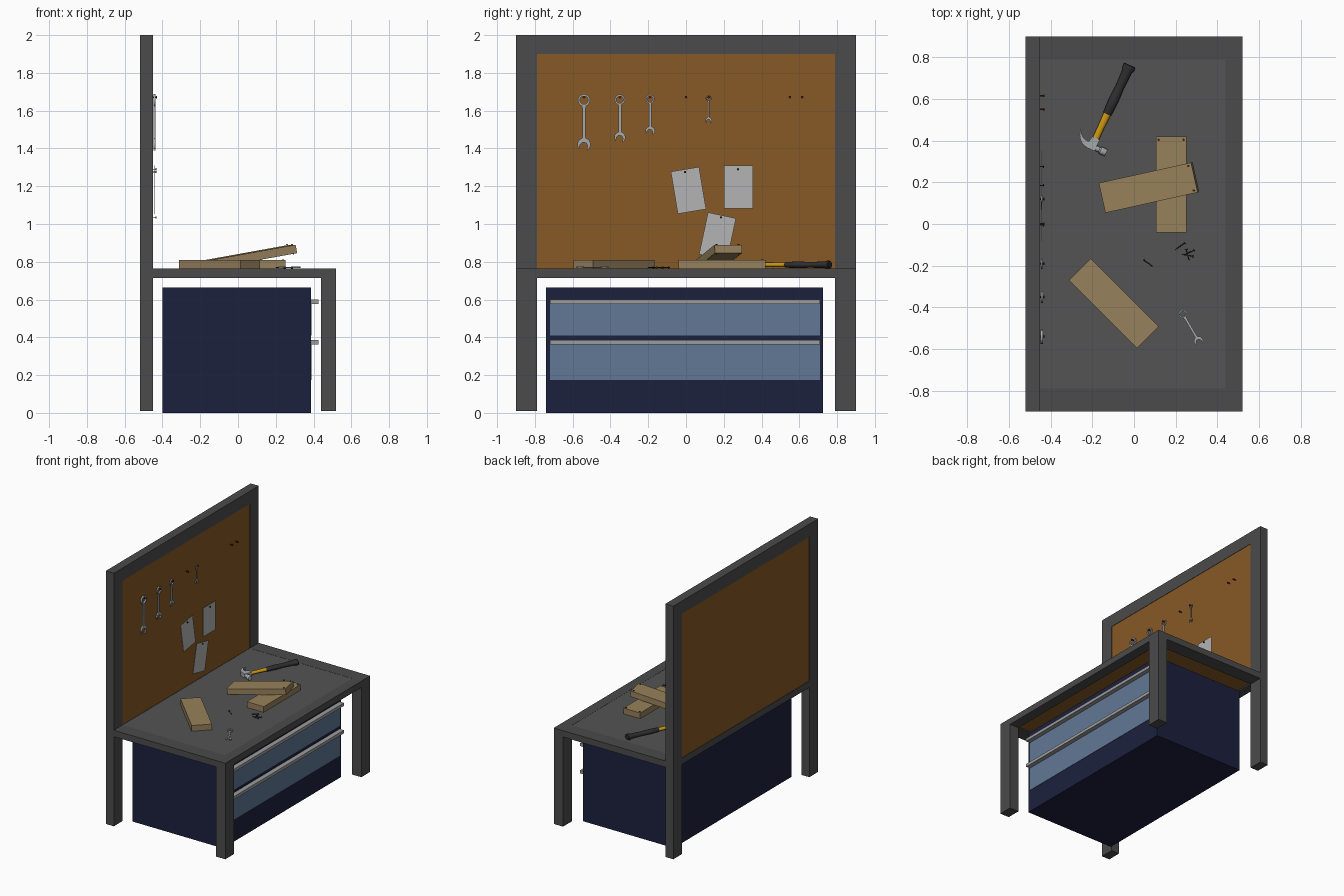
import bpy, bmesh
from math import pi, sin, cos, radians
from mathutils import Matrix, Vector, Euler

if "Cube" in bpy.data.objects:
    bpy.data.objects.remove(bpy.data.objects["Cube"])


def material(name, rgb):
    m = bpy.data.materials.new(name)
    m.diffuse_color = [(c / 255) ** 2.2 for c in rgb] + [1]
    m.use_nodes = True
    m.node_tree.nodes["Principled BSDF"].inputs["Base Color"].default_value = m.diffuse_color
    return m


STEEL_DARK = material("dark_frame", (76, 76, 76))
MAT_GREY = material("top_mat", (84, 84, 84))
BOARD = material("board_brown", (134, 90, 42))
NAVY = material("cabinet_navy", (34, 38, 64))
BLUE = material("drawer_blue", (98, 120, 148))
HANDLE = material("handle_grey", (155, 155, 155))
WOOD = material("wood", (150, 128, 92))
PAPER = material("paper", (178, 178, 178))
STEEL = material("tool_steel", (165, 168, 172))
BLACK = material("nail_black", (45, 42, 40))
GRIP = material("grip_black", (50, 50, 50))
YELLOW = material("yellow", (205, 150, 25))
PEG = material("peg_red", (85, 35, 30))


def add(name, bm, mat, matrix=Matrix(), smooth=False):
    bmesh.ops.recalc_face_normals(bm, faces=bm.faces)
    me = bpy.data.meshes.new(name)
    bm.to_mesh(me)
    bm.free()
    me.materials.append(mat)
    ob = bpy.data.objects.new(name, me)
    ob.matrix_world = matrix
    bpy.context.collection.objects.link(ob)
    if smooth:
        bpy.ops.object.select_all(action='DESELECT')
        ob.select_set(True)
        bpy.context.view_layer.objects.active = ob
        bpy.ops.object.shade_smooth_by_angle(angle=radians(35))
    return ob


def cube(bm, x, y, z):
    m = Matrix.Translation([(a + b) / 2 for a, b in (x, y, z)]) @ Matrix.Diagonal(
        [b - a for a, b in (x, y, z)] + [1])
    bmesh.ops.create_cube(bm, size=1, matrix=m)


def box(name, x, y, z, mat, matrix=Matrix()):
    bm = bmesh.new()
    cube(bm, x, y, z)
    return add(name, bm, mat, matrix)


def prism(bm, pts, z0, z1):
    f = bm.faces.new([bm.verts.new((x, y, z0)) for x, y in pts])
    r = bmesh.ops.extrude_face_region(bm, geom=[f])
    for v in r["geom"]:
        if isinstance(v, bmesh.types.BMVert):
            v.co.z = z1


def lathe(bm, profile, n=16, flat=1.0, matrix=Matrix()):
    # profile of (distance along local Y, radius)
    rings = [[bm.verts.new(matrix @ Vector((r * cos(2 * pi * i / n), t, flat * r * sin(2 * pi * i / n))))
              for i in range(n)] for t, r in profile]
    for a, b in zip(rings, rings[1:]):
        for i in range(n):
            bm.faces.new((a[i], a[(i + 1) % n], b[(i + 1) % n], b[i]))
    bm.faces.new(rings[0])
    bm.faces.new(rings[-1])


def on_wall(y, z, x=-0.45, turn=0):
    # local X -> world Y, local Y -> world Z, local Z -> world X
    m = Matrix(((0, 0, 1), (1, 0, 0), (0, 1, 0))).to_4x4()
    return Matrix.Translation((x, y, z)) @ m @ Matrix.Rotation(radians(turn), 4, 'Z')


def on_table(x, y, z, turn):
    return Matrix.Translation((x, y, z)) @ Matrix.Rotation(radians(turn), 4, 'Z')


TOP = 0.765

# Frame: posts, legs and beams
for side, s in (("left", -1), ("right", 1)):
    ys = sorted((s * 0.79, s * 0.90))
    box(side + "_back_post", (-0.52, -0.45), ys, (0.01, 2), STEEL_DARK)
    box(side + "_front_leg", (0.44, 0.52), ys, (0.01, TOP), STEEL_DARK)
    box(side + "_top_beam", (-0.45, 0.44), ys, (0.715, TOP), STEEL_DARK)
box("front_beam", (0.44, 0.52), (-0.79, 0.79), (0.715, TOP), STEEL_DARK)
box("back_beam", (-0.52, -0.45), (-0.79, 0.79), (0.715, TOP), STEEL_DARK)
box("upper_beam", (-0.52, -0.45), (-0.79, 0.79), (1.9, 2), STEEL_DARK)

# Panels
box("worktop_mat", (-0.45, 0.44), (-0.79, 0.79), (0.752, TOP - 0.001), MAT_GREY)
box("worktop_board", (-0.45, 0.44), (-0.79, 0.79), (0.725, 0.752), BOARD)
box("back_board", (-0.515, -0.453), (-0.79, 0.79), (TOP, 1.9), BOARD)

# Drawer cabinet
box("cabinet", (-0.40, 0.387), (-0.74, 0.725), (0, 0.665), NAVY)
for i, (z0, z1) in enumerate(((0.41, 0.60), (0.175, 0.385))):
    box(f"drawer_{i}", (0.37, 0.39), (-0.72, 0.71), (z0, z1), BLUE)
    box(f"drawer_handle_{i}", (0.388, 0.425), (-0.72, 0.71), (z1 - 0.024, z1), HANDLE)

# Wall pegs
for i, y in enumerate((-0.54, -0.35, -0.19, 0, 0.12, 0.55, 0.615)):
    bm = bmesh.new()
    lathe(bm, [(-0.004, 0.004), (0.016, 0.004), (0.016, 0.007), (0.020, 0.007)], 10,
          matrix=Matrix.Rotation(pi / 2, 4, 'X'))
    add(f"peg_{i}", bm, PEG, on_wall(y, 1.672))


# Wrenches: ring at local origin, open jaw along -Y
def wrench(name, length, matrix):
    bm = bmesh.new()
    R, r, t = 0.108 * length, 0.072 * length, 0.02 * length
    n = 20
    rings = []
    for i in range(n):
        c, s = cos(2 * pi * i / n), sin(2 * pi * i / n)
        rings.append([bm.verts.new((q * c, q * s, z)) for q, z in ((R, -t), (R, t), (r, t), (r, -t))])
    for i in range(n):
        a, b = rings[i], rings[(i + 1) % n]
        for k in range(4):
            bm.faces.new((a[k], a[(k + 1) % 4], b[(k + 1) % 4], b[k]))
    jy = -length + 2 * R
    w = 0.036 * length
    prism(bm, [(-w, -R * 0.86), (w, -R * 0.86), (w * 0.8, -R * 1.5), (w * 0.8, jy + R * 1.2),
               (w * 1.3, jy + R * 0.6), (-w * 1.3, jy + R * 0.6), (-w * 0.8, jy + R * 1.2),
               (-w * 0.8, -R * 1.5)], -t * 0.75, t * 0.75)
    J = R * 1.08
    arc = [radians(-55 + 290 * i / 18) for i in range(19)]
    pts = [(J * cos(a), J * sin(a)) for a in arc]
    h = 0.58 * J
    pts += [(-h, -0.1 * J), (-0.3 * J, 0.3 * J), (0.3 * J, 0.3 * J), (h, -0.1 * J)]
    rot = Matrix.Rotation(radians(-12), 2)
    prism(bm, [((rot @ Vector(p)).x, (rot @ Vector(p)).y + jy) for p in pts], -t, t)
    add(name, bm, STEEL, matrix, True)


for i, (y, length) in enumerate(((-0.54, 0.30), (-0.35, 0.255), (-0.19, 0.215), (0.12, 0.15))):
    wrench(f"hung_wrench_{i}", length, on_wall(y, 1.675 - 0.065 * length, -0.442))
wrench("table_wrench", 0.19, on_table(0.235, -0.432, TOP + 0.005, 30))

# Pinned papers
for i, (y, z, turn, py, pz) in enumerate(((0.013, 1.178, 9.5, -0.005, 1.275),
                                          (0.278, 1.195, 0, 0.275, 1.29),
                                          (0.167, 0.935, -12, 0.185, 1.035))):
    box(f"paper_{i}", (-0.076, 0.076), (-0.1135, 0.1135), (-0.001, 0.001), PAPER,
        on_wall(y, z, -0.444 + i * 0.001, turn))
    bm = bmesh.new()
    lathe(bm, [(-0.006, 0.002), (0.014, 0.002), (0.014, 0.006), (0.018, 0.006)], 10,
          matrix=Matrix.Rotation(pi / 2, 4, 'X'))
    add(f"paper_pin_{i}", bm, BLACK, on_wall(py, pz))

# Wooden blocks
H, L, W = 0.0225, 0.23, 0.0735
tilted = Matrix.Translation((0.072, 0.175, 0.828)) @ Euler((0, radians(-10), radians(12.5))).to_matrix().to_4x4()
flat = on_table(0.178, 0.19, TOP + H, 90)
loose = on_table(-0.097, -0.381, TOP + H, -45)
for name, m in (("tilted_block", tilted), ("flat_block", flat), ("loose_block", loose)):
    box(name, (-L, L), (-W, W), (-H, H), WOOD, m)


# Nails: head at local origin, shank along -Y
def nail(name, matrix):
    bm = bmesh.new()
    lathe(bm, [(-0.058, 0.0004), (-0.05, 0.0024), (-0.003, 0.0024), (-0.003, 0.006), (0, 0.006)], 8)
    add(name, bm, BLACK, matrix)


upright = Matrix.Rotation(pi / 2, 4, 'X')
for i, (m, y) in enumerate(((tilted, -0.06), (tilted, 0.06), (flat, -0.06), (flat, 0.06))):
    lift = 0.028 if m is tilted else 0.025
    bm_m = m @ Matrix.Translation((L - 0.016, y, H + lift - 0.022)) @ upright
    nail(f"driven_nail_{i}", bm_m)
for i, (x, y, turn) in enumerate(((0.245, -0.09, -55), (0.29, -0.125, -65), (0.25, -0.12, 15),
                                  (0.285, -0.155, -100), (0.045, -0.172, 55))):
    nail(f"loose_nail_{i}", on_table(x, y, TOP + 0.005, turn))

# Hammer: head at local origin, handle along +Y
hm = on_table(-0.195, 0.385, TOP + 0.019, -25)
bm = bmesh.new()
lathe(bm, [(0.155, 0.017), (0.16, 0.021), (0.23, 0.024), (0.30, 0.021), (0.385, 0.024),
           (0.398, 0.030), (0.412, 0.030), (0.416, 0.026)], 16, 0.72)
add("hammer_grip", bm, GRIP, hm, True)
bm = bmesh.new()
lathe(bm, [(0.0, 0.016), (0.09, 0.016), (0.158, 0.018)], 16, 0.72)
add("hammer_shaft", bm, YELLOW, hm, True)
bm = bmesh.new()
prism(bm, [(-0.024, -0.030), (0.020, -0.030), (0.020, 0.030), (-0.018, 0.030), (-0.024, 0.004)], -0.016, 0.016)
lathe(bm, [(0.015, 0.014), (0.038, 0.012), (0.045, 0.018), (0.072, 0.018), (0.075, 0.016)], 16,
      matrix=Matrix.Translation((0, -0.014, 0)) @ Matrix.Rotation(-pi / 2, 4, 'Z'))
claw = [(-0.02, -0.030), (-0.045, -0.024), (-0.064, -0.010), (-0.077, 0.010), (-0.086, 0.042),
        (-0.072, 0.020), (-0.056, 0.006), (-0.04, 0.001), (-0.02, 0.002)]
for z0, z1 in ((-0.016, -0.004), (0.004, 0.016)):
    prism(bm, claw, z0, z1)
add("hammer_head", bm, STEEL, hm, True)
